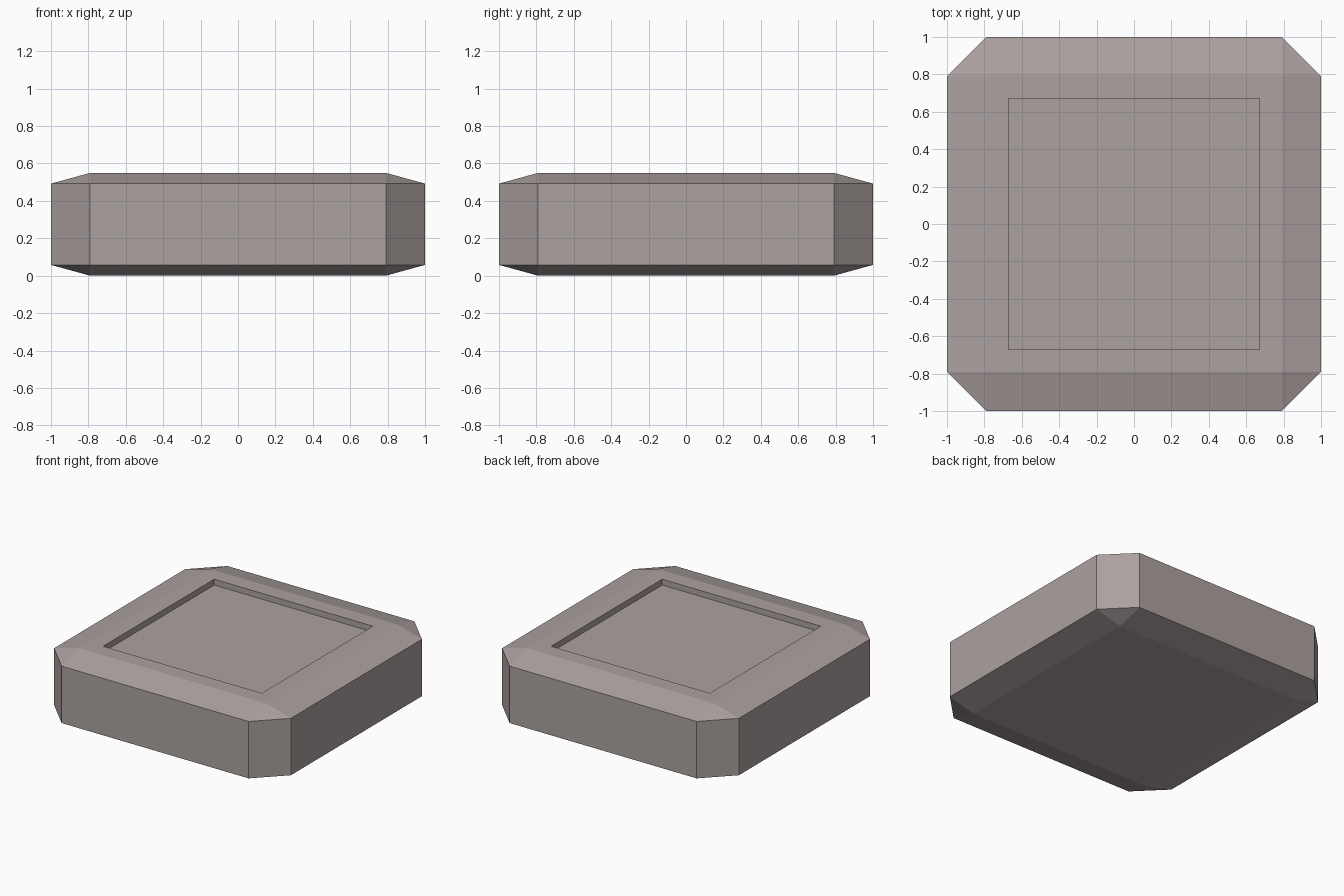
import bpy
import bmesh
from mathutils import Vector

if "Cube" in bpy.data.objects:
    bpy.data.objects.remove(bpy.data.objects["Cube"])

HALF_HEIGHT = 0.275
CHAMFER = 0.21
RIM = 0.17
RECESS_DEPTH = 0.045

stone = bpy.data.materials.new("warm_grey_stone")
stone.diffuse_color = (0.41, 0.36, 0.35, 1.0)
stone.use_nodes = True
stone.node_tree.nodes["Principled BSDF"].inputs["Base Color"].default_value = stone.diffuse_color

# Chamfered slab: bevel a full cube, then flatten it
bm = bmesh.new()
bmesh.ops.create_cube(bm, size=2.0)
bmesh.ops.bevel(bm, geom=bm.edges[:], offset=CHAMFER, offset_type='OFFSET',
                segments=1, profile=0.5, affect='EDGES')
bmesh.ops.scale(bm, vec=Vector((1, 1, HALF_HEIGHT)), verts=bm.verts[:])
bmesh.ops.translate(bm, vec=Vector((0, 0, HALF_HEIGHT)), verts=bm.verts[:])
bmesh.ops.recalc_face_normals(bm, faces=bm.faces[:])

# Square recess with straight walls in the top
top = max(bm.faces, key=lambda f: f.calc_center_median().z)
bmesh.ops.inset_individual(bm, faces=[top], thickness=RIM, depth=0.0)
bmesh.ops.inset_individual(bm, faces=[top], thickness=0.0, depth=0.0)
bmesh.ops.translate(bm, vec=Vector((0, 0, -RECESS_DEPTH)), verts=top.verts[:])
bm.normal_update()

mesh = bpy.data.meshes.new("recessed_slab")
bm.to_mesh(mesh)
bm.free()
mesh.materials.append(stone)
slab = bpy.data.objects.new("recessed_slab", mesh)
bpy.context.collection.objects.link(slab)
